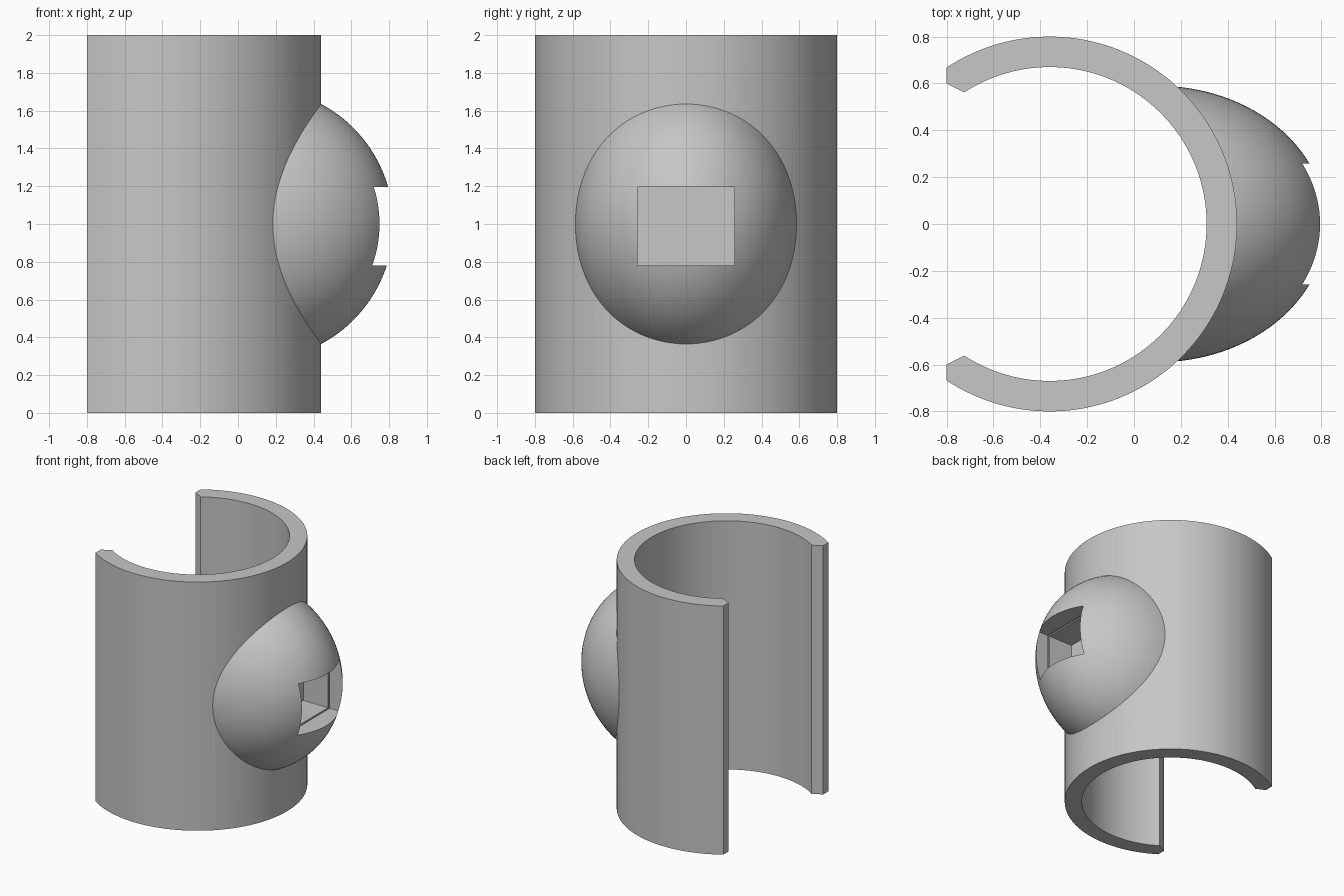
import bpy, bmesh
from math import cos, sin, asin, acos, pi, radians
from mathutils import Matrix

cube = bpy.data.objects.get("Cube")
if cube:
    bpy.data.objects.remove(cube, do_unlink=True)

AXIS_X = -0.36          # centre line of the open sleeve
OUTER, INNER = 0.80, 0.67
HEIGHT = 2.0
SEGMENTS = 112

grey = bpy.data.materials.new("plain grey")
grey.use_nodes = True
colour = (0.57, 0.57, 0.57, 1)
grey.diffuse_color = colour
grey.node_tree.nodes["Principled BSDF"].inputs["Base Color"].default_value = colour


def make_object(name, bm):
    bmesh.ops.recalc_face_normals(bm, faces=bm.faces)
    mesh = bpy.data.meshes.new(name)
    bm.to_mesh(mesh)
    bm.free()
    obj = bpy.data.objects.new(name, mesh)
    mesh.materials.append(grey)
    bpy.context.collection.objects.link(obj)
    return obj


def box(name, low, high):
    bm = bmesh.new()
    bmesh.ops.create_cube(bm, size=1)
    for v in bm.verts:
        v.co = [high[i] if v.co[i] > 0 else low[i] for i in range(3)]
    return make_object(name, bm)


def combine(target, other, operation):
    mod = target.modifiers.new(operation, 'BOOLEAN')
    mod.operation = operation
    mod.solver = 'EXACT'
    mod.object = other
    bpy.ops.object.select_all(action='DESELECT')
    bpy.context.view_layer.objects.active = target
    target.select_set(True)
    bpy.ops.object.modifier_apply(modifier=mod.name)
    bpy.data.objects.remove(other, do_unlink=True)


def arc(radius, half_angle, steps):
    for i in range(steps + 1):
        a = half_angle * (2 * i / steps - 1)
        yield AXIS_X + radius * cos(a), radius * sin(a)


# Open sleeve: C-shaped profile with chamfered lips, extruded upward
outer_end = acos((-0.8 - AXIS_X) / OUTER)
inner_end = acos((-0.725 - AXIS_X) / INNER)
profile = list(arc(OUTER, outer_end, SEGMENTS))
profile.append((-0.8, 0.6))
profile += reversed(list(arc(INNER, inner_end, SEGMENTS)))
profile.append((-0.8, -0.6))
bm = bmesh.new()
base = bm.faces.new([bm.verts.new((x, y, 0)) for x, y in profile])
top = bmesh.ops.extrude_face_region(bm, geom=[base])["geom"]
bmesh.ops.translate(bm, vec=(0, 0, HEIGHT),
                    verts=[v for v in top if isinstance(v, bmesh.types.BMVert)])
sleeve = make_object("sleeve", bm)

# Rounded boss: ellipsoid trimmed inside the sleeve wall
bm = bmesh.new()
bmesh.ops.create_uvsphere(
    bm, u_segments=96, v_segments=64, radius=1,
    matrix=Matrix.Translation((0.1, 0, 1))
    @ Matrix.Diagonal((0.722, 0.59, 0.72, 1))
    @ Matrix.Rotation(pi / 2, 4, 'Y'))
boss = make_object("boss", bm)
bm = bmesh.new()
bmesh.ops.create_cone(bm, cap_ends=True, segments=96, radius1=0.74, radius2=0.74,
                      depth=3, matrix=Matrix.Translation((AXIS_X, 0, 1)))
combine(boss, make_object("bore_cutter", bm), 'DIFFERENCE')
combine(sleeve, boss, 'UNION')

# Rectangular pocket with a thin retaining groove behind its lip
combine(sleeve, box("pocket_cutter", (0.4, -0.258, 0.78), (1, 0.258, 1.197)), 'DIFFERENCE')
combine(sleeve, box("groove_cutter", (0.62, -0.268, 0.77), (0.635, 0.268, 1.207)), 'DIFFERENCE')

sleeve.name = "sleeve_with_boss"
bpy.ops.object.shade_smooth_by_angle(angle=radians(25))
